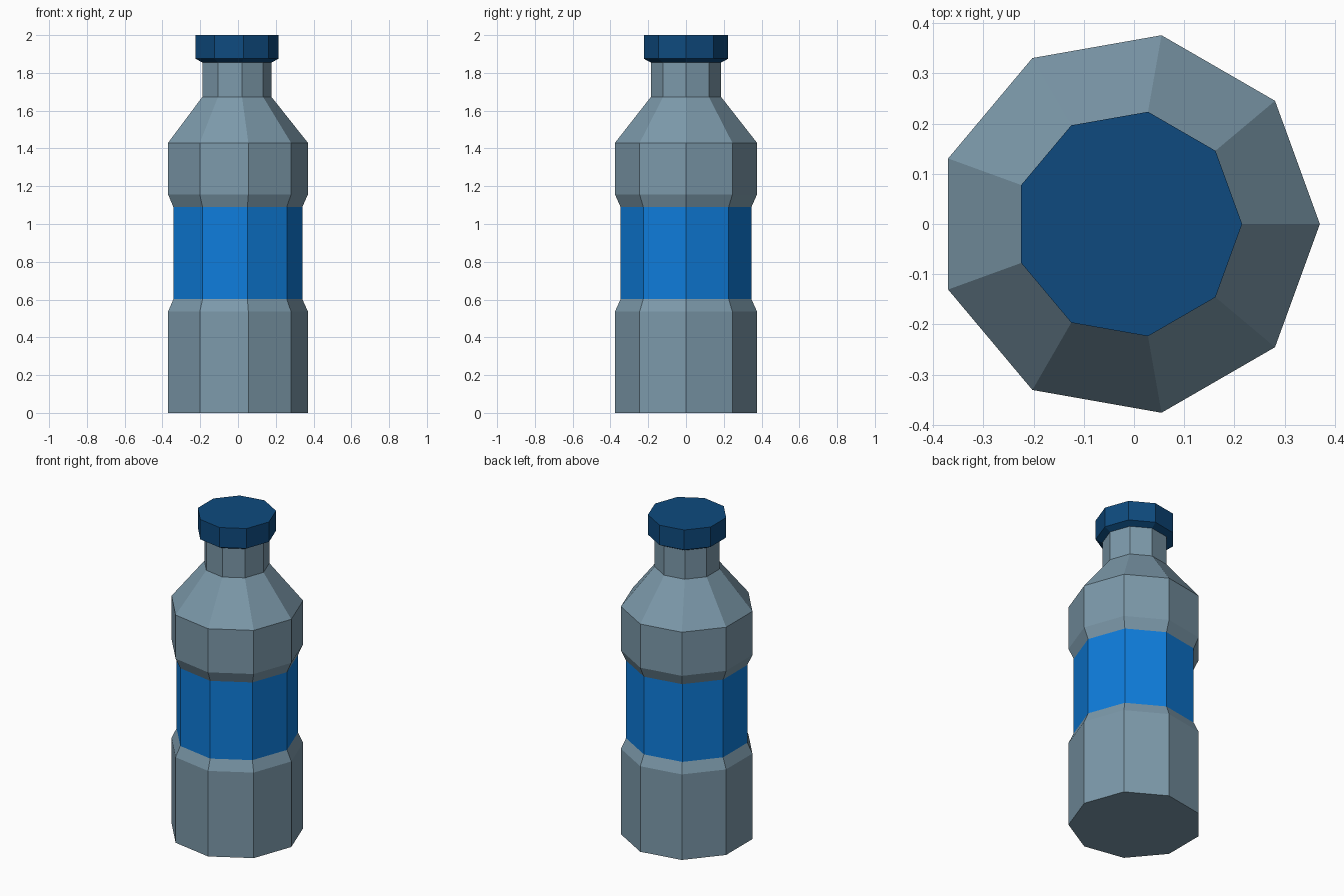
import bpy, bmesh, math

if "Cube" in bpy.data.objects:
    bpy.data.objects.remove(bpy.data.objects["Cube"])

SIDES = 9
CX = -0.0115  # nine-sided ring is offset so its bounds are centred


def material(name, rgb):
    m = bpy.data.materials.new(name)
    lin = [((c / 255 + 0.055) / 1.055) ** 2.4 if c > 10 else c / 255 / 12.92 for c in rgb]
    m.diffuse_color = (*lin, 1)
    m.use_nodes = True
    m.node_tree.nodes["Principled BSDF"].inputs["Base Color"].default_value = m.diffuse_color
    return m


def lathe(name, profile, mats, cap_bottom=True, cap_top=True):
    """Flat-faced surface of revolution from (radius, z) pairs."""
    bm = bmesh.new()
    rings = []
    for r, z in profile:
        rings.append([bm.verts.new((CX + r * math.cos(math.tau * i / SIDES),
                                    r * math.sin(math.tau * i / SIDES), z))
                      for i in range(SIDES)])
    for a, b in zip(rings, rings[1:]):
        for i in range(SIDES):
            j = (i + 1) % SIDES
            bm.faces.new((a[i], a[j], b[j], b[i]))
    if cap_bottom:
        bm.faces.new(rings[0][::-1])
    if cap_top:
        bm.faces.new(rings[-1])
    me = bpy.data.meshes.new(name)
    bm.to_mesh(me)
    bm.free()
    for m in mats:
        me.materials.append(m)
    ob = bpy.data.objects.new(name, me)
    bpy.context.collection.objects.link(ob)
    return ob


plastic = material("grey blue plastic", (124, 153, 170))
label = material("bright blue label", (14, 124, 218))
lid = material("dark blue lid", (14, 74, 126))

# Bottle body with recessed label band, shoulder and neck
body = lathe("bottle_body", [
    (0.3815, 0), (0.3815, 0.537), (0.352, 0.602), (0.352, 1.09),
    (0.3815, 1.156), (0.3815, 1.43), (0.1885, 1.673), (0.1885, 1.857)],
    [plastic, label], cap_top=False)

# Label band: faces in the recess
for p in body.data.polygons:
    if 0.7 < p.center.z < 1.0:
        p.material_index = 1

# Screw cap with a chamfered lower edge
lathe("bottle_cap", [(0.1885, 1.855), (0.2268, 1.875), (0.2268, 2.0)], [lid])
